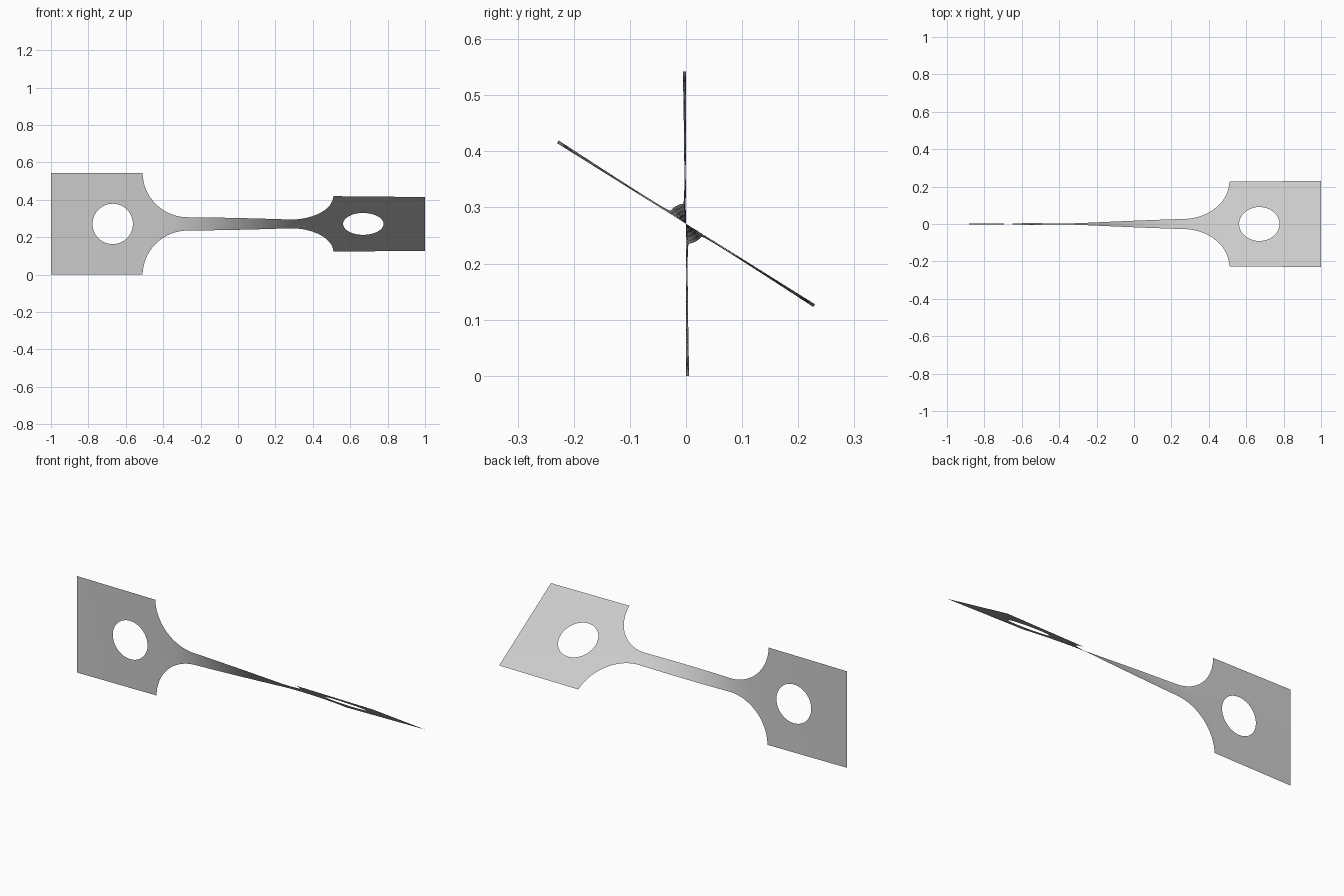
import bpy, bmesh
from math import sin, cos, sqrt, pi, radians, acos

cube = bpy.data.objects.get("Cube")
if cube:
    bpy.data.objects.remove(cube, do_unlink=True)

# Sheet dimensions
HALF_LENGTH, HALF_HEIGHT, NECK = 1.0, 0.271, 0.036
FILLET_X, FILLET_R = 0.27, 0.24
HOLE_X, HOLE_R = 0.67, 0.108
HALF_TWIST = radians(29)

fillet_z = NECK + FILLET_R
fillet_end = acos((fillet_z - HALF_HEIGHT) / FILLET_R)


def outer(x):
    """Half height of the flat sheet at distance x from the middle."""
    if x <= FILLET_X:
        return NECK
    d = (x - FILLET_X) / FILLET_R
    if d >= sin(fillet_end) - 1e-6:
        return HALF_HEIGHT
    return fillet_z - FILLET_R * sqrt(1 - d * d)


def inner(x):
    """Half height of the round hole at distance x."""
    return sqrt(max(0, HOLE_R ** 2 - (x - HOLE_X) ** 2))


# Columns: neck, fillet, plate with hole
xs = [FILLET_X * i / 14 for i in range(14)]
xs += [FILLET_X + FILLET_R * sin(fillet_end * i / 24) for i in range(25)]
xs += [HOLE_X - HOLE_R * cos(pi * i / 32) for i in range(33)]
xs += [0.83, 0.89, 0.95, HALF_LENGTH]

# Narrow sections twist the most
twist = [0.0]
for a, b in zip(xs, xs[1:]):
    twist.append(twist[-1] + (b - a) * (NECK / outer((a + b) / 2)) ** 1.7)
twist = [HALF_TWIST * t / twist[-1] for t in twist]

bm = bmesh.new()


def point(i, end, s):
    angle = HALF_TWIST + end * twist[i]
    return bm.verts.new((end * xs[i], -s * sin(angle), HALF_HEIGHT + s * cos(angle)))


# Upper and lower strips on both ends, welded along the centre line
ROWS = 4
for end in (-1, 1):
    for side in (-1, 1):
        columns = []
        for i, x in enumerate(xs):
            low, high = inner(x), outer(x)
            columns.append([point(i, end, side * (low + (high - low) * r / ROWS))
                            for r in range(ROWS + 1)])
        for a, b in zip(columns, columns[1:]):
            for r in range(ROWS):
                quad = [a[r], b[r], b[r + 1], a[r + 1]]
                bm.faces.new(quad if end * side > 0 else quad[::-1])
bmesh.ops.remove_doubles(bm, verts=bm.verts[:], dist=1e-5)

mesh = bpy.data.meshes.new("twisted_strip")
bm.to_mesh(mesh)
bm.free()
strip = bpy.data.objects.new("twisted_strip", mesh)
bpy.context.collection.objects.link(strip)

# Plain grey metal
grey = bpy.data.materials.new("light_grey")
grey.use_nodes = True
colour = (0.6, 0.6, 0.6, 1)
grey.diffuse_color = colour
grey.node_tree.nodes["Principled BSDF"].inputs["Base Color"].default_value = colour
mesh.materials.append(grey)

bpy.context.view_layer.objects.active = strip
strip.select_set(True)
bpy.ops.object.shade_smooth_by_angle()
